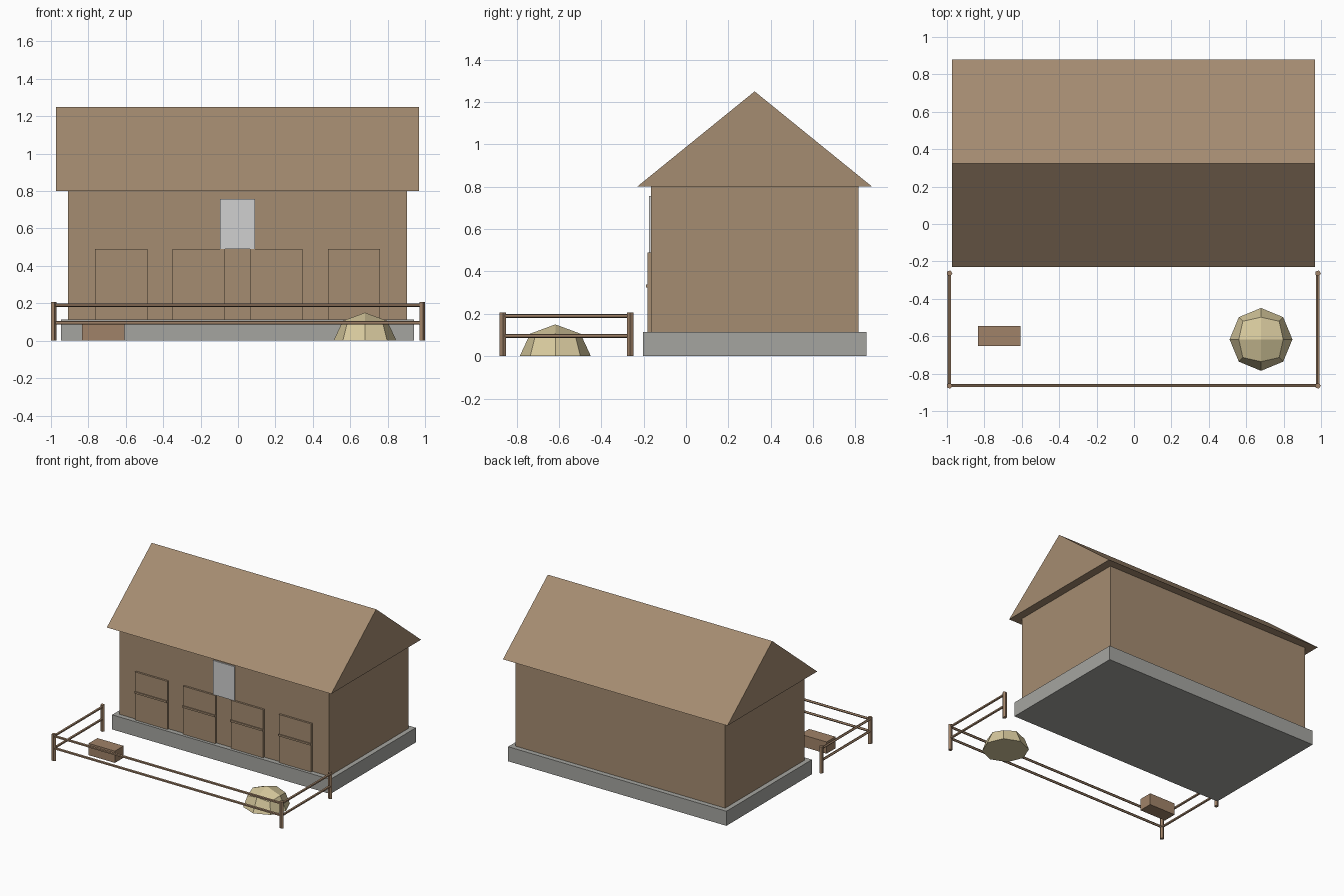
import bpy, bmesh, math
from mathutils import Vector

if "Cube" in bpy.data.objects:
    bpy.data.objects.remove(bpy.data.objects["Cube"])


def material(name, rgb):
    m = bpy.data.materials.new(name)
    m.diffuse_color = (*rgb, 1)
    m.use_nodes = True
    m.node_tree.nodes["Principled BSDF"].inputs["Base Color"].default_value = m.diffuse_color
    return m


BROWN = material("barn_brown", (0.376, 0.262, 0.165))
WOOD = material("fence_wood", (0.352, 0.225, 0.138))
STONE = material("base_grey", (0.376, 0.376, 0.352))
PALE = material("pale_grey", (0.63, 0.63, 0.63))
STRAW = material("straw_yellow", (0.672, 0.578, 0.335))
CX = -0.0025  # centre line of the barn


def finish(name, bm, mat):
    bmesh.ops.recalc_face_normals(bm, faces=bm.faces[:])
    mesh = bpy.data.meshes.new(name)
    bm.to_mesh(mesh)
    bm.free()
    mesh.materials.append(mat)
    ob = bpy.data.objects.new(name, mesh)
    bpy.context.collection.objects.link(ob)
    return ob


def box(name, x, y, z, mat):
    bm = bmesh.new()
    bmesh.ops.create_cube(bm, size=1)
    for v in bm.verts:
        v.co = [lo + (c + 0.5) * (hi - lo) for c, (lo, hi) in zip(v.co, (x, y, z))]
    return finish(name, bm, mat)


def pole(name, a, b, radius, mat, sides=5):
    a, b = Vector(a), Vector(b)
    bm = bmesh.new()
    bmesh.ops.create_cone(bm, cap_ends=True, segments=sides, radius1=radius,
                          radius2=radius, depth=(b - a).length)
    # one corner points to +x on upright poles
    for v in bm.verts:
        v.co = Vector((v.co.y, -v.co.x, v.co.z))
    d = b - a
    if abs(d.z) < 1e-6:
        rot = d.to_track_quat('Z', 'Y').to_matrix()
        bmesh.ops.rotate(bm, verts=bm.verts[:], matrix=rot)
    bmesh.ops.translate(bm, verts=bm.verts[:], vec=(a + b) / 2)
    return finish(name, bm, mat)


# Barn body
box("foundation", (CX - 0.944, CX + 0.944), (-0.204, 0.853), (0, 0.114), STONE)
box("walls", (CX - 0.907, CX + 0.907), (-0.166, 0.815), (0.114, 0.8), BROWN)

# Gable roof: a solid triangular prism
bm = bmesh.new()
profile = [(-0.231, 0.8), (0.879, 0.8), (0.324, 1.25)]
face = bm.faces.new([bm.verts.new((CX - 0.971, y, z)) for y, z in profile])
ext = bmesh.ops.extrude_face_region(bm, geom=[face], use_keep_orig=True)
bmesh.ops.translate(bm, vec=(1.942, 0, 0),
                    verts=[g for g in ext["geom"] if isinstance(g, bmesh.types.BMVert)])
finish("roof", bm, BROWN)

# Four stall doors with a ledge across each
for i in range(4):
    cx = CX + (i - 1.5) * 0.415
    span = (cx - 0.14, cx + 0.14)
    box(f"stall_door_{i + 1}", span, (-0.181, -0.166), (0.114, 0.49), BROWN)
    box(f"door_ledge_{i + 1}", span, (-0.189, -0.181), (0.324, 0.338), BROWN)

# Loft hatch above the doors
box("loft_hatch", (CX - 0.093, CX + 0.093), (-0.1755, -0.166), (0.49, 0.757), PALE)

# Paddock fence
L, R, FRONT, BACK = -0.9865, 0.9835, -0.865, -0.264
for side, x in (("left", L), ("right", R)):
    for end, y in (("front", FRONT), ("back", BACK)):
        pole(f"fence_post_{side}_{end}", (x, y, 0), (x, y, 0.207), 0.016, WOOD)
for level, z in (("lower", 0.096), ("upper", 0.19)):
    pole(f"front_rail_{level}", (L, FRONT, z), (R, FRONT, z), 0.0095, WOOD)
    for side, x in (("left", L), ("right", R)):
        pole(f"side_rail_{side}_{level}", (x, FRONT, z), (x, BACK, z), 0.0095, WOOD)

# Feed trough
box("trough", (-0.835, -0.608), (-0.653, -0.545), (0, 0.092), WOOD)

# Hay pile: upper half of a low-poly rounded cube
bm = bmesh.new()
bmesh.ops.create_cube(bm, size=2)
bmesh.ops.subdivide_edges(bm, edges=bm.edges[:], cuts=1, use_grid_fill=True)
bmesh.ops.bisect_plane(bm, geom=bm.verts[:] + bm.edges[:] + bm.faces[:],
                       plane_co=(0, 0, 0), plane_no=(0, 0, 1), clear_inner=True)
bmesh.ops.holes_fill(bm, edges=[e for e in bm.edges if e.is_boundary])
for v in bm.verts:
    n = v.co.normalized()
    v.co = (0.679 + n.x * 0.168, -0.617 + n.y * 0.168, n.z * 0.15)
finish("hay_pile", bm, STRAW)
